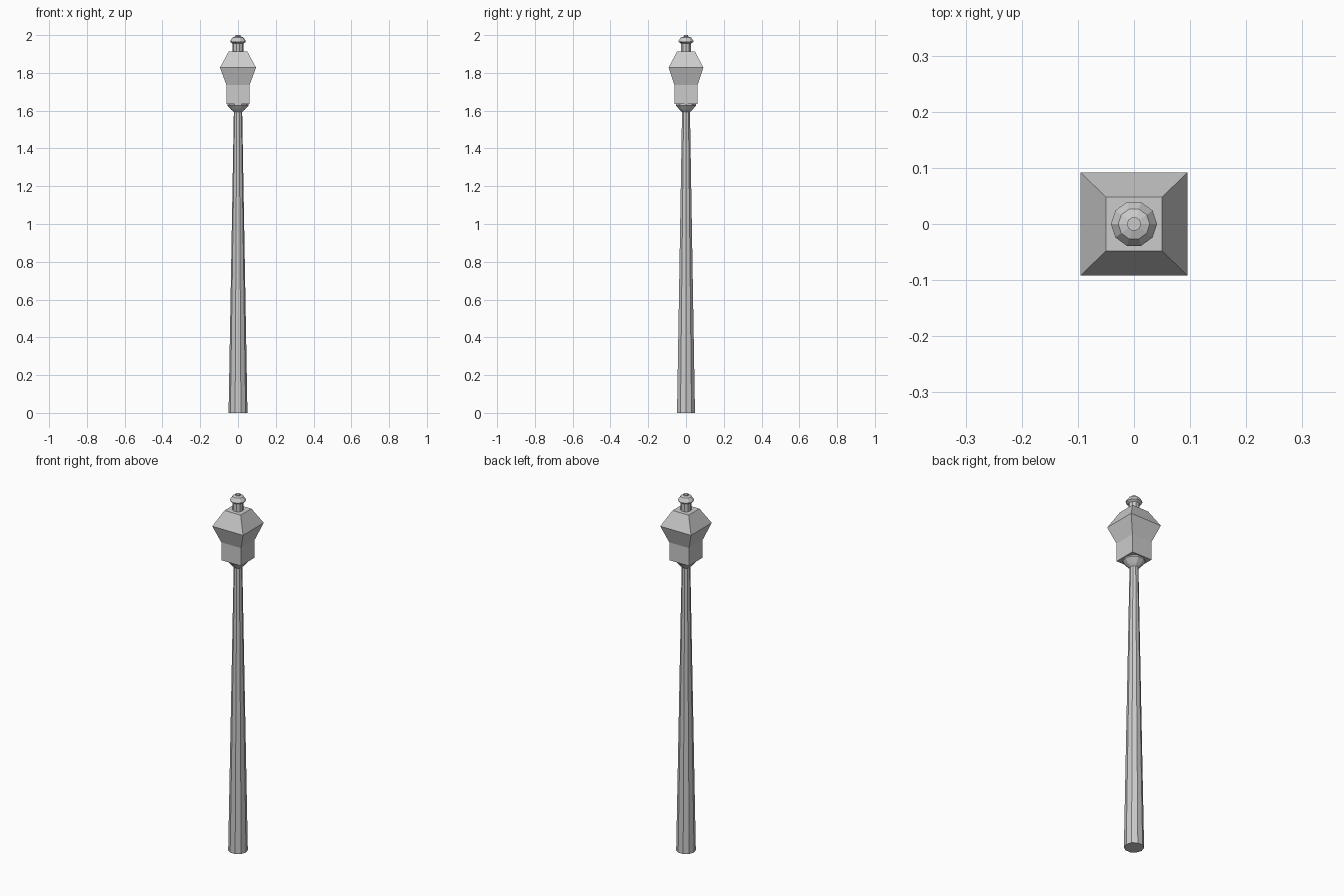
import bpy, bmesh
from math import cos, sin, pi, radians

if "Cube" in bpy.data.objects:
    bpy.data.objects.remove(bpy.data.objects["Cube"])


def loft(name, rings):
    """Skin a stack of equal-length vertex rings and cap both ends."""
    bm = bmesh.new()
    loops = [[bm.verts.new(p) for p in ring] for ring in rings]
    n = len(loops[0])
    for a, b in zip(loops, loops[1:]):
        for i in range(n):
            j = (i + 1) % n
            bm.faces.new((a[i], a[j], b[j], b[i]))
    bm.faces.new(loops[0][::-1])
    bm.faces.new(loops[-1])
    bmesh.ops.recalc_face_normals(bm, faces=bm.faces)
    mesh = bpy.data.meshes.new(name)
    bm.to_mesh(mesh)
    bm.free()
    obj = bpy.data.objects.new(name, mesh)
    bpy.context.collection.objects.link(obj)
    return obj


def turned(name, profile, sides=10):
    """Faceted round part from (radius, z) pairs."""
    return loft(name, [[(r * cos(2 * pi * i / sides), r * sin(2 * pi * i / sides), z)
                        for i in range(sides)] for r, z in profile])


def boxed(name, profile):
    """Rectangular part from (half x, half y, z) triples."""
    return loft(name, [[(-x, -y, z), (x, -y, z), (x, y, z), (-x, y, z)]
                       for x, y, z in profile])


# Tapered post
turned("post", [(0.05, 0), (0.022, 1.6)])

# Flared cup under the lantern
turned("lantern_cup", [(0.022, 1.592), (0.036, 1.605), (0.056, 1.628), (0.056, 1.637)])

# Lantern: straight base, flared glass, sloped roof
boxed("lantern", [(0.061, 0.061, 1.635), (0.061, 0.061, 1.735),
                  (0.0955, 0.092, 1.828), (0.05, 0.048, 1.912)])

# Neck and domed finial on the roof
turned("finial", [(0.028, 1.91), (0.028, 1.955), (0.041, 1.964), (0.041, 1.97),
                  (0.028, 1.988), (0.0125, 1.993), (0.0125, 2.0)])
